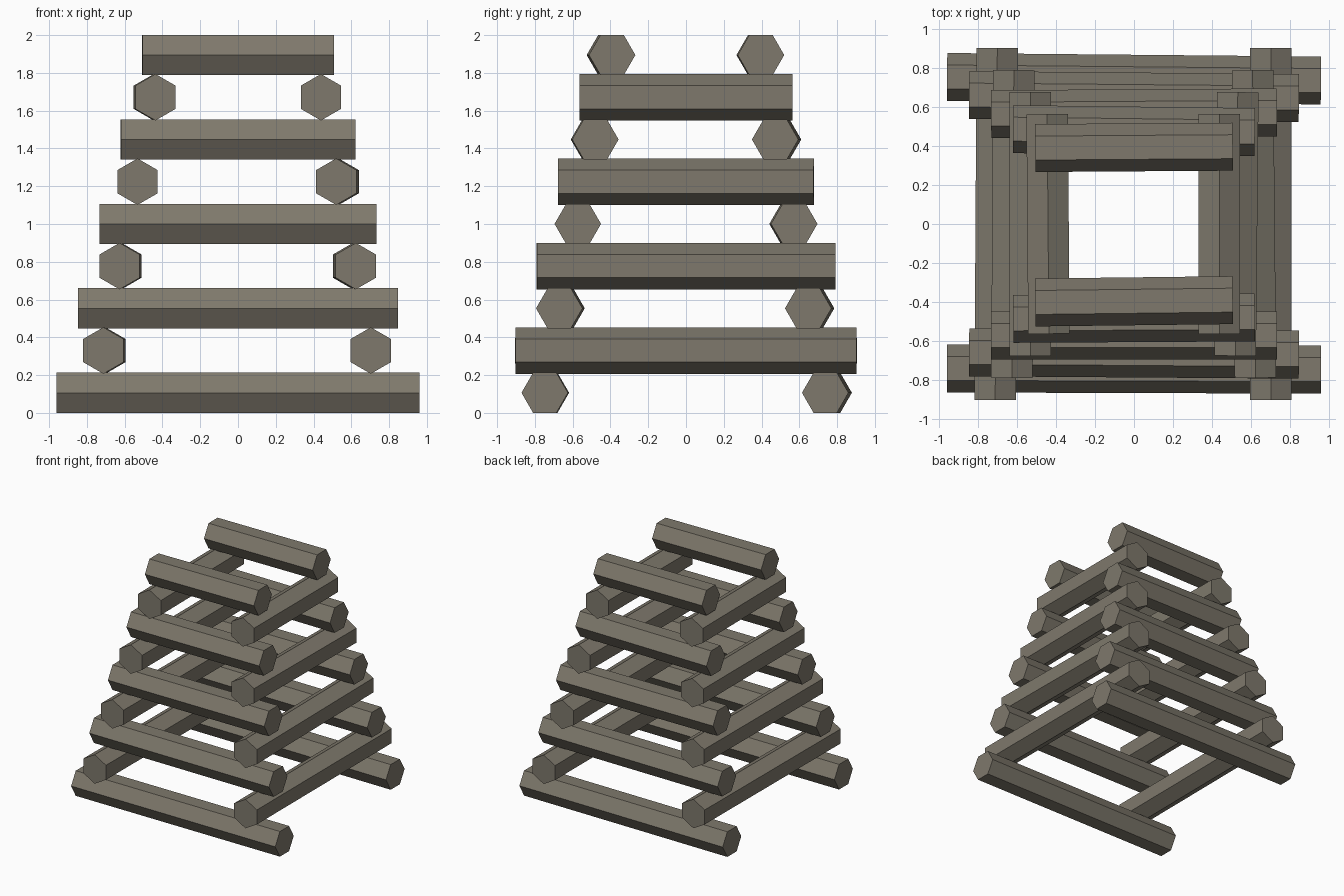
import bpy
from math import pi, atan2

if "Cube" in bpy.data.objects:
    bpy.data.objects.remove(bpy.data.objects["Cube"])

R = 0.123        # hexagon corner radius
PITCH = 0.2235   # height step between layers
Z0 = 0.1065      # centre height of the lowest layer

bark = bpy.data.materials.new("weathered_wood")
bark.diffuse_color = (0.21, 0.19, 0.15, 1)
bark.use_nodes = True
bark.node_tree.nodes["Principled BSDF"].inputs["Base Color"].default_value = bark.diffuse_color


def log(name, layer, start, end):
    """Hexagonal log; start/end are sideways offsets at its -/+ ends."""
    half = 0.96 - 0.0566 * layer
    mid, z = (start + end) / 2, Z0 + PITCH * layer
    yaw = atan2(end - start, 2 * half)
    if layer % 2 == 0:      # runs along x, resting on a flat
        loc, rot = (0, mid, z), (0, pi / 2, yaw)
    else:                   # runs along y, resting on an edge
        loc, rot = (mid, 0, z), (pi / 2, 0, -yaw)
    bpy.ops.mesh.primitive_cylinder_add(vertices=6, radius=R, depth=2 * half,
                                        location=loc, rotation=rot)
    ob = bpy.context.object
    ob.name = name
    ob.data.materials.append(bark)


# Each layer: (start, end) offsets of the negative-side and positive-side log
layers = [
    ((-0.742, -0.748), (0.755, 0.737)),
    ((-0.713, -0.702), (0.703, 0.703)),
    ((-0.659, -0.671), (0.662, 0.647)),
    ((-0.627, -0.617), (0.624, 0.609)),
    ((-0.573, -0.573), (0.564, 0.573)),
    ((-0.532, -0.532), (0.520, 0.533)),
    ((-0.487, -0.480), (0.487, 0.472)),
    ((-0.437, -0.446), (0.439, 0.439)),
    ((-0.403, -0.391), (0.390, 0.397)),
]
for i, (neg, pos) in enumerate(layers):
    sides = ("front", "back") if i % 2 == 0 else ("left", "right")
    for side, (a, b) in zip(sides, (neg, pos)):
        log(f"{side}_log_{i + 1}", i, a, b)
